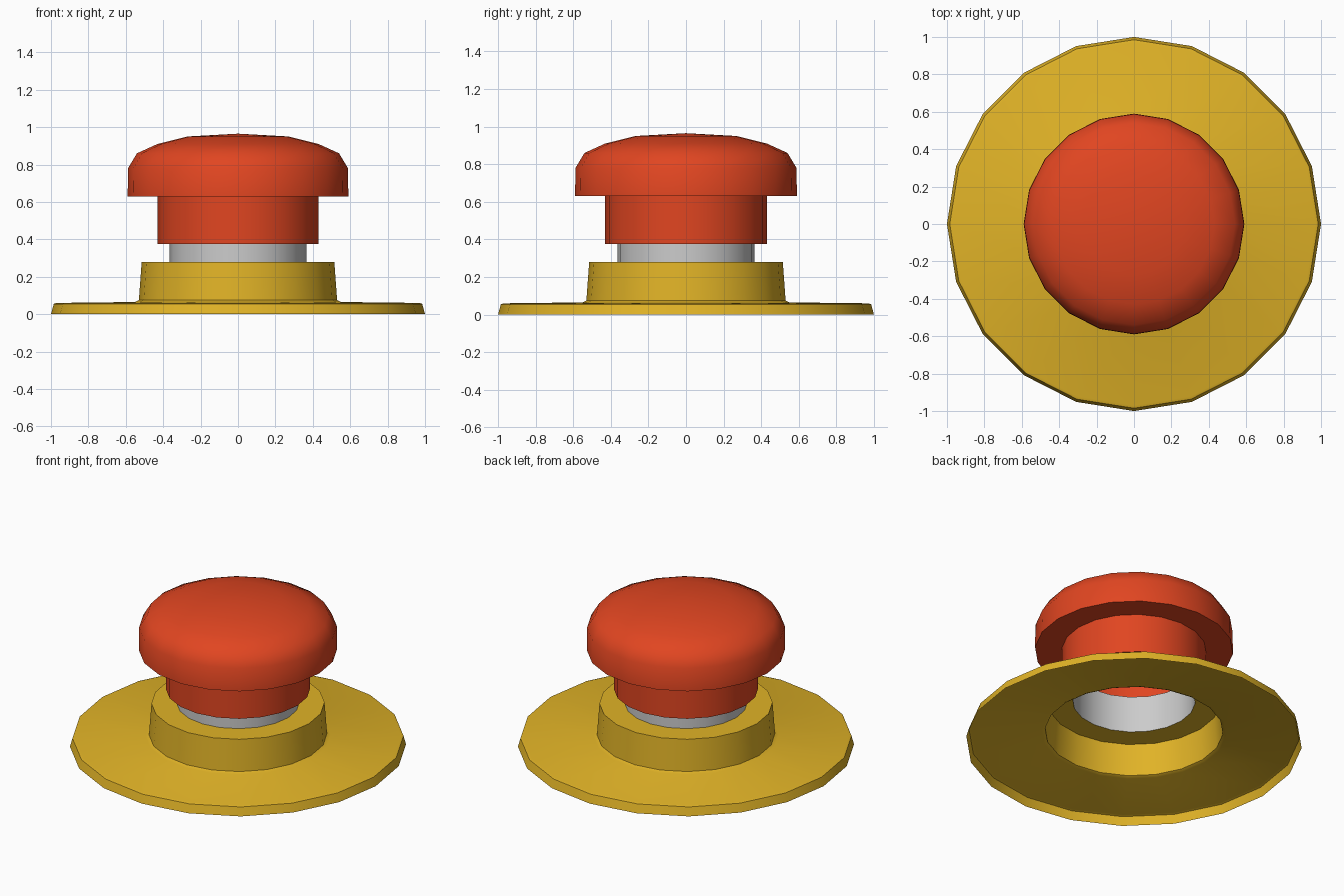
import bpy, bmesh, math

if "Cube" in bpy.data.objects:
    bpy.data.objects.remove(bpy.data.objects["Cube"])

SIDES = 20


def material(name, color):
    mat = bpy.data.materials.new(name)
    mat.diffuse_color = color
    mat.use_nodes = True
    mat.node_tree.nodes["Principled BSDF"].inputs["Base Color"].default_value = mat.diffuse_color
    return mat


def lathe(name, profile, mat=None):
    """Revolve an open (radius, z) profile around the z axis."""
    bm = bmesh.new()
    verts = [bm.verts.new((r, 0, z)) for r, z in profile]
    edges = [bm.edges.new(pair) for pair in zip(verts, verts[1:])]
    bmesh.ops.spin(bm, geom=verts + edges, cent=(0, 0, 0), axis=(0, 0, 1),
                   angle=math.tau, steps=SIDES, use_duplicate=False)
    bmesh.ops.remove_doubles(bm, verts=bm.verts, dist=0.0005)
    bmesh.ops.recalc_face_normals(bm, faces=bm.faces)
    # Open shells: make the outer side the front of the sheet
    outer = max(bm.faces, key=lambda f: f.calc_center_median().xy.length)
    if outer.normal.xy.dot(outer.calc_center_median().xy) < 0:
        bmesh.ops.reverse_faces(bm, faces=bm.faces)
    mesh = bpy.data.meshes.new(name)
    bm.to_mesh(mesh)
    bm.free()
    obj = bpy.data.objects.new(name, mesh)
    bpy.context.collection.objects.link(obj)
    if mat:
        mesh.materials.append(mat)
    bpy.ops.object.select_all(action='DESELECT')
    obj.select_set(True)
    bpy.context.view_layer.objects.active = obj
    bpy.ops.object.shade_smooth_by_angle(angle=math.radians(40))
    return obj


yellow = material("yellow", (0.75, 0.45, 0.02, 1))
red = material("red", (0.75, 0.06, 0.015, 1))

# Hollow base: flange rim, flange and raised collar, open underneath
lathe("base_plate", [(1.0, 0), (0.985, 0.055), (0.97, 0.06), (0.55, 0.065),
                     (0.53, 0.075), (0.515, 0.28), (0.365, 0.28)], yellow)

# Open grey tube between base and button
lathe("stem", [(0.365, 0.28), (0.365, 0.52)])

# Red mushroom button with a narrower skirt
lathe("button", [(0.365, 0.375), (0.43, 0.375), (0.43, 0.63), (0.59, 0.63),
                 (0.588, 0.78), (0.54, 0.86), (0.43, 0.91), (0.27, 0.95),
                 (0, 0.965)], red)
